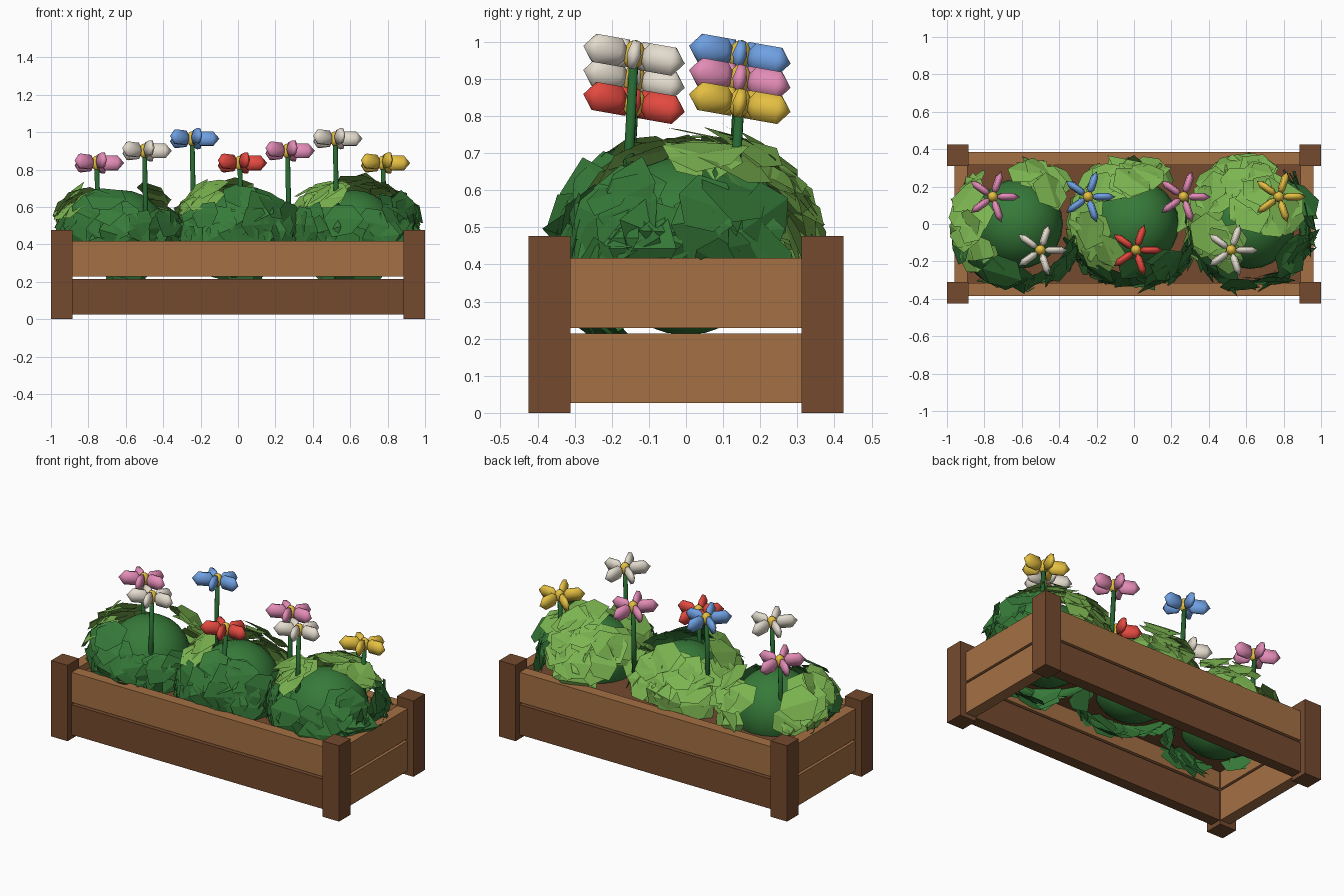
import bpy, bmesh, math, random
from mathutils import Vector, Matrix

random.seed(5)
if "Cube" in bpy.data.objects:
    bpy.data.objects.remove(bpy.data.objects["Cube"], do_unlink=True)


def linear(c):
    c /= 255
    return c / 12.92 if c <= 0.04 else ((c + 0.055) / 1.055) ** 2.4


def material(name, *rgb):
    m = bpy.data.materials.new(name)
    m.use_nodes = True
    col = [linear(c) for c in rgb] + [1]
    m.diffuse_color = col
    m.node_tree.nodes["Principled BSDF"].inputs["Base Color"].default_value = col
    return m


light_wood = material("light wood", 165, 112, 68)
dark_wood = material("dark wood", 116, 74, 46)
stem_green = material("stem green", 38, 102, 48)
dark_green = material("dark green", 54, 122, 57)
light_green = material("light green", 124, 181, 81)
pink = material("pink", 227, 140, 182)
white = material("off white", 228, 220, 206)
blue = material("blue", 111, 160, 226)
red = material("red", 228, 74, 64)
yellow = material("yellow", 229, 192, 66)


def finish(name, bm, mat, smooth=False):
    me = bpy.data.meshes.new(name)
    bm.to_mesh(me)
    bm.free()
    me.materials.append(mat)
    for p in me.polygons:
        p.use_smooth = smooth
    bpy.context.collection.objects.link(bpy.data.objects.new(name, me))


def box(name, centre, size, mat):
    bm = bmesh.new()
    bmesh.ops.create_cube(bm, size=1, matrix=Matrix.Translation(centre) @ Matrix.Diagonal((*size, 1)))
    finish(name, bm, mat)


# Crate: corner posts, two rows of planks, soil
for sx in (-1, 1):
    for sy in (-1, 1):
        box("corner_post", (sx * 0.943, sy * 0.368, 0.238), (0.114, 0.114, 0.476), dark_wood)
for level, z, mat in (("lower", 0.12, dark_wood), ("upper", 0.323, light_wood)):
    for s in (-1, 1):
        box(level + "_long_plank", (0, s * 0.35, z), (1.79, 0.07, 0.188), mat)
        box(level + "_end_plank", (s * 0.925, 0, z), (0.07, 0.64, 0.188), light_wood)
box("soil", (0, 0, 0.355), (1.79, 0.64, 0.04), dark_wood)


def direction(azimuth, elevation):
    a, e = math.radians(azimuth), math.radians(elevation)
    return Vector((math.cos(a) * math.cos(e), math.sin(a) * math.cos(e), math.sin(e)))


def add_leaf(bm, centre, normal, size):
    # Six-sided leaf folded along its spine
    side = Vector((0, 0, 1)).cross(normal).normalized()
    tip = normal.cross(side)
    spin = random.uniform(-0.6, 0.6)
    verts = []
    for k in range(6):
        a = k * math.pi / 3 + spin
        r = size * random.uniform(0.85, 1.2)
        p = centre + side * math.cos(a) * r + tip * math.sin(a) * r
        if k % 3:
            p -= normal * size * 0.15
        p.x = max(-0.995, min(0.995, p.x))
        if p.z < 0.43:
            p.x = max(-0.885, min(0.885, p.x))
            p.y = max(-0.312, min(0.312, p.y))
        verts.append(bm.verts.new(p))
    bm.faces.new(verts[:4])
    bm.faces.new([verts[3], verts[4], verts[5], verts[0]])


def leaf_clumps(name, bush, clumps, lift, mat):
    bm = bmesh.new()
    for azimuth, elevation in clumps:
        for _ in range(6):
            d = direction(azimuth + random.uniform(-20, 20), elevation + random.uniform(-14, 14))
            n = d + Vector([random.uniform(-0.3, 0.3) for _ in range(3)])
            n.z += lift
            reach = random.uniform(0.26, 0.31) + 0.05 * math.hypot(d.x, d.y)
            add_leaf(bm, bush + d * reach, n.normalized(), random.uniform(0.075, 0.11))
    finish(name, bm, mat)


# Bushes: a round core, pale clumps behind and on top, dark skirt in front
skirt = [(a, e) for e in (-14, 8) for a in (220, 252, 288, 322)] + [(270, -42)]
bushes = {
    "left": (-0.62, [(180, 35), (205, 36), (155, 22), (62, 32), (65, 12), (185, 10)],
             [(245, 25), (345, 0)]),
    "middle": (0, [(95, 38), (70, 25), (122, 25), (175, 36), (205, 40), (95, 8), (130, 8), (185, 12)],
               [(350, 5), (290, 28)]),
    "right": (0.62, [(95, 30), (122, 42), (70, 45), (150, 35), (200, 42), (225, 52), (90, 62),
                     (25, 52), (95, 8), (130, 8), (185, 12)],
              [(0, 8), (28, 18), (320, 28), (30, 0)]),
}
for side, (x, pale, dark) in bushes.items():
    bush = Vector((x, 0, 0.45))
    bm = bmesh.new()
    bmesh.ops.create_uvsphere(bm, u_segments=24, v_segments=14, radius=0.24,
                              matrix=Matrix.Translation(bush))
    finish(side + "_bush_core", bm, dark_green, True)
    leaf_clumps(side + "_pale_leaves", bush, pale, 0.35, light_green)
    leaf_clumps(side + "_dark_leaves", bush, skirt + dark, 0.1, dark_green)


def flower(centre, mat):
    tilt = Matrix.Translation(centre) @ Matrix.Rotation(math.radians(-10), 4, "X")
    # Five deep, narrow petals pointing outwards
    bm = bmesh.new()
    for k in range(5):
        turn = Matrix.Rotation(k * math.tau / 5, 4, "Z")
        shape = (Matrix.Translation((0.078, 0, 0)) @ Matrix.Diagonal((0.068, 0.023, 0.051, 1))
                 @ Matrix.Rotation(math.pi / 2, 4, "Y"))
        bmesh.ops.create_uvsphere(bm, u_segments=6, v_segments=3, radius=1, matrix=tilt @ turn @ shape)
    finish("petals", bm, mat, True)
    # Round centre
    bm = bmesh.new()
    bmesh.ops.create_uvsphere(bm, u_segments=10, v_segments=6, radius=0.03,
                              matrix=tilt @ Matrix.Diagonal((1, 1, 1.35, 1)))
    finish("flower_centre", bm, yellow, True)
    # Slightly leaning stem
    foot = Vector((centre.x + 0.01, centre.y - 0.03, 0.36))
    axis = centre - foot
    bm = bmesh.new()
    bmesh.ops.create_cone(bm, cap_ends=True, segments=8, radius1=0.016, radius2=0.013, depth=axis.length,
                          matrix=Matrix.Translation((centre + foot) / 2)
                          @ axis.to_track_quat("Z", "Y").to_matrix().to_4x4())
    finish("stem", bm, stem_green, True)


for i, mat in enumerate((pink, white, blue, red, pink, white, yellow)):
    flower(Vector((-0.755 + 0.255 * i, -0.14 if i % 2 else 0.145, 0.835 + 0.065 * (i % 3))), mat)
